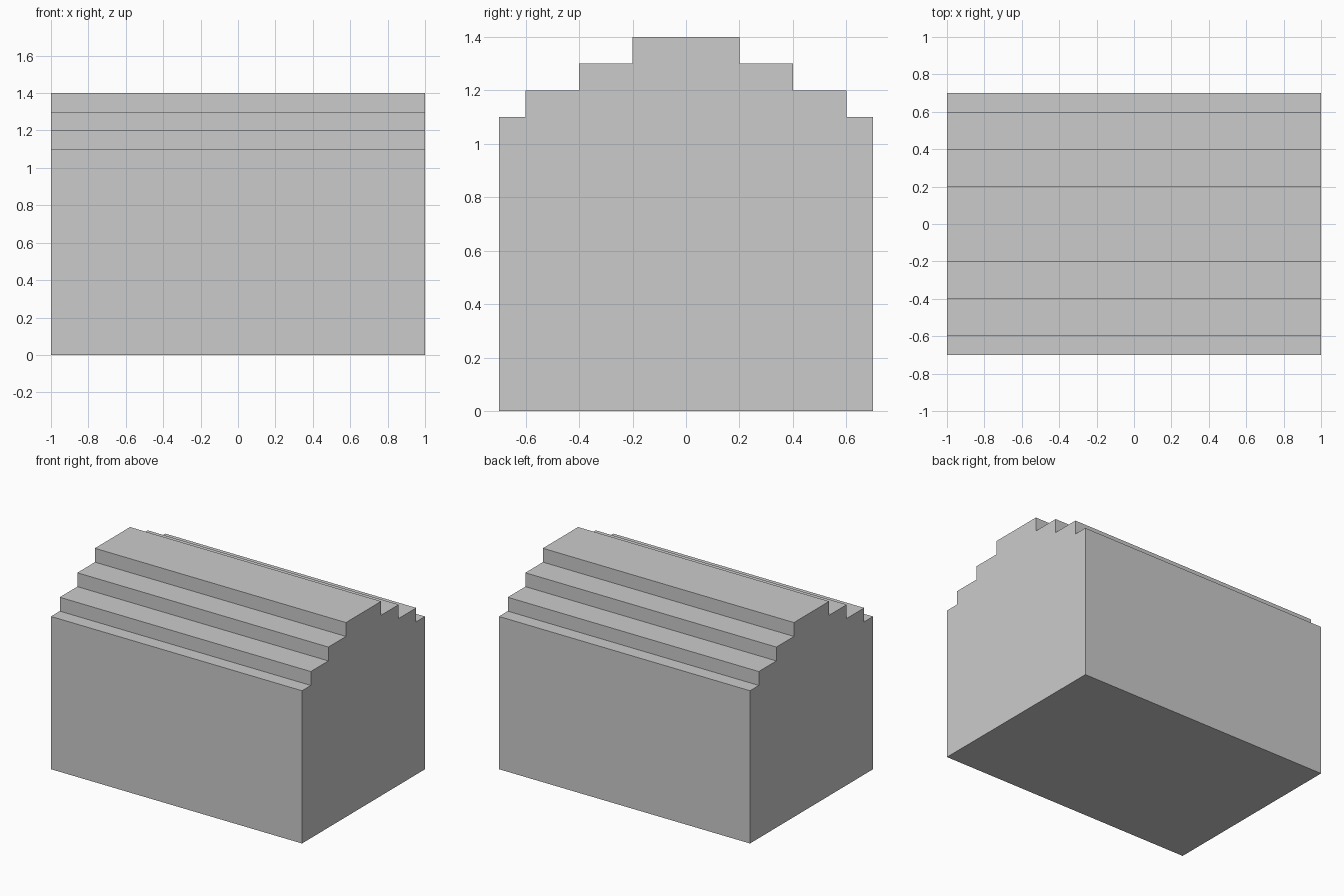
import bpy
import bmesh

if "Cube" in bpy.data.objects:
    bpy.data.objects.remove(bpy.data.objects["Cube"])

HALF_LENGTH = 1.0
# (half width, top height) of each step, from the outside in
STEPS = [(0.7, 1.1), (0.6, 1.2), (0.4, 1.3), (0.2, 1.4)]

# Right half of the stepped end profile, then mirrored to the left
right = [(0.7, 0.0)]
for i, (y, z) in enumerate(STEPS):
    right.append((y, z))
    if i + 1 < len(STEPS):
        right.append((STEPS[i + 1][0], z))
profile = right + [(-y, z) for y, z in reversed(right)]

# Extrude the profile along the length
bm = bmesh.new()
end = bm.faces.new([bm.verts.new((-HALF_LENGTH, y, z)) for y, z in profile])
result = bmesh.ops.extrude_face_region(bm, geom=[end], use_keep_orig=True)
moved = [g for g in result["geom"] if isinstance(g, bmesh.types.BMVert)]
bmesh.ops.translate(bm, verts=moved, vec=(2 * HALF_LENGTH, 0, 0))
bmesh.ops.recalc_face_normals(bm, faces=bm.faces)

mesh = bpy.data.meshes.new("stepped_block")
bm.to_mesh(mesh)
bm.free()
block = bpy.data.objects.new("stepped_block", mesh)
bpy.context.collection.objects.link(block)
